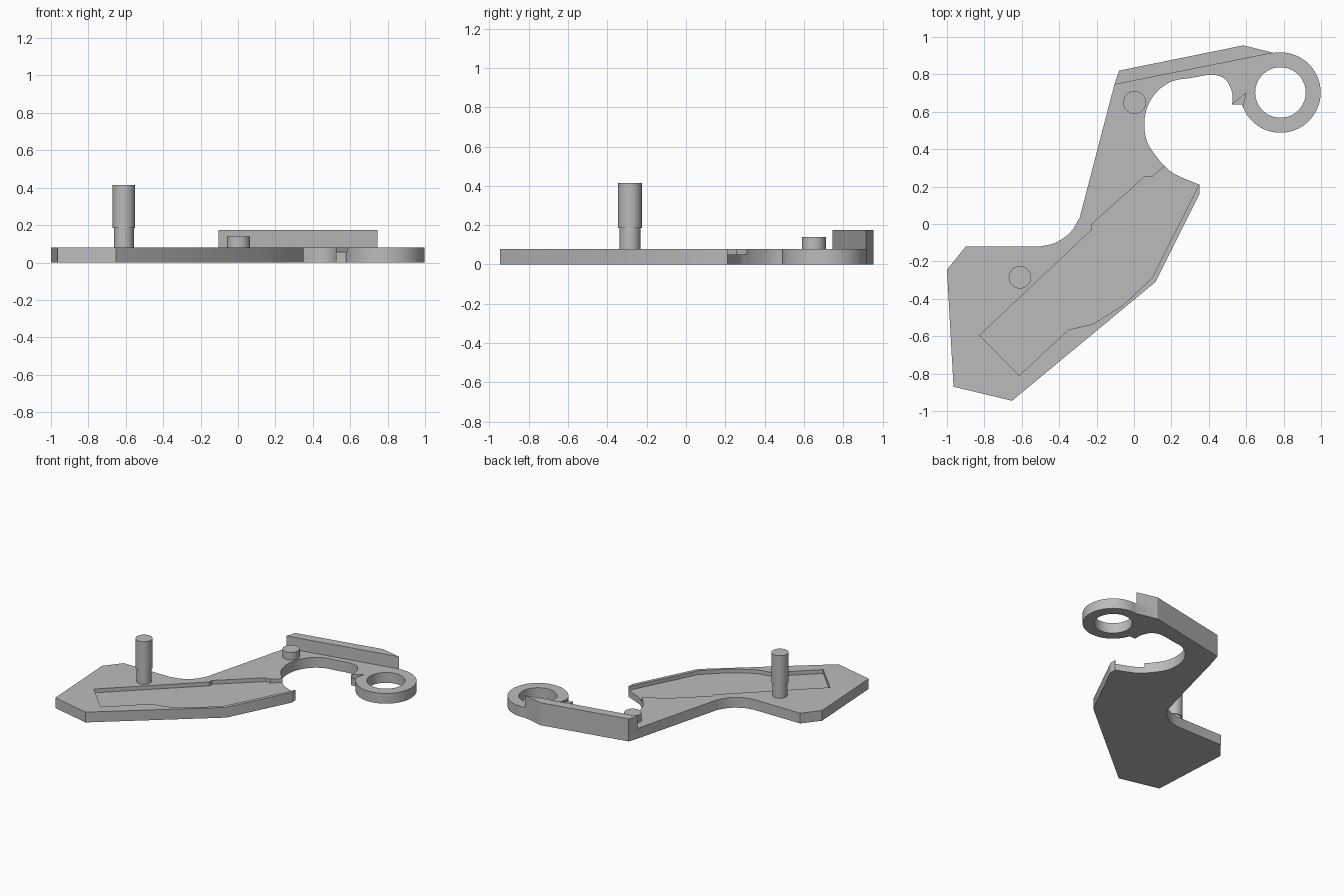
import bpy, bmesh, math
from mathutils import Vector

cube = bpy.data.objects.get("Cube")
if cube:
    bpy.data.objects.remove(cube, do_unlink=True)

grey = bpy.data.materials.new("plain grey")
grey.use_nodes = True
grey.diffuse_color = (0.5, 0.5, 0.5, 1)
grey.node_tree.nodes["Principled BSDF"].inputs["Base Color"].default_value = (0.5, 0.5, 0.5, 1)


def arc(center, r, start, end, n):
    """Points on a circle, angles in degrees."""
    angles = [math.radians(start + (end - start) * i / n) for i in range(n + 1)]
    return [(center[0] + r * math.cos(a), center[1] + r * math.sin(a)) for a in angles]


def spline(points, steps=4):
    """Smooth curve through the given points."""
    p = [Vector(q) for q in points]
    p = [p[0] * 2 - p[1]] + p + [p[-1] * 2 - p[-2]]
    out = []
    for a, b, c, d in zip(p, p[1:], p[2:], p[3:]):
        for i in range(steps):
            t = i / steps
            out.append(tuple((b * 2 + (c - a) * t + (a * 2 - b * 5 + c * 4 - d) * t ** 2
                              + (b * 3 - a - c * 3 + d) * t ** 3) / 2))
    return out + [points[-1]]


def prism(name, outline, bottom, top):
    """Extrude a flat outline between two heights."""
    bm = bmesh.new()
    face = bm.faces.new([bm.verts.new((x, y, bottom)) for x, y in outline])
    grown = bmesh.ops.extrude_face_region(bm, geom=[face])
    for v in grown["geom"]:
        if isinstance(v, bmesh.types.BMVert):
            v.co.z = top
    bmesh.ops.recalc_face_normals(bm, faces=bm.faces)
    mesh = bpy.data.meshes.new(name)
    bm.to_mesh(mesh)
    bm.free()
    obj = bpy.data.objects.new(name, mesh)
    obj.data.materials.append(grey)
    bpy.context.collection.objects.link(obj)
    return obj


def activate(obj):
    bpy.ops.object.select_all(action="DESELECT")
    obj.select_set(True)
    bpy.context.view_layer.objects.active = obj


def smooth(obj):
    activate(obj)
    bpy.ops.object.shade_smooth_by_angle(angle=math.radians(25))


def cut(obj, cutter):
    cutter.hide_render = True
    mod = obj.modifiers.new("cut", "BOOLEAN")
    mod.operation = "DIFFERENCE"
    mod.solver = "EXACT"
    mod.object = cutter
    activate(obj)
    bpy.ops.object.modifier_apply(modifier=mod.name)
    bpy.data.objects.remove(cutter, do_unlink=True)


THICK = 0.08
ring = (0.783, 0.703)

# Plate outline: back arm, ring, hook mouth, lower body
back_arm = [(-0.105, 0.745), (-0.08, 0.82), (0.585, 0.955)]
ring_edge = arc(ring, 0.215, 100, -163, 48)
hook = spline([(0.525, 0.64), (0.525, 0.7), (0.5, 0.76), (0.46, 0.79), (0.4, 0.797),
               (0.3, 0.78), (0.21, 0.765), (0.13, 0.715), (0.075, 0.635), (0.055, 0.54),
               (0.07, 0.44), (0.12, 0.36), (0.165, 0.31), (0.22, 0.265), (0.35, 0.21)])
body = [(0.35, 0.16), (0.115, -0.31), (-0.652, -0.945), (-0.965, -0.87),
        (-1, -0.245), (-0.9, -0.12)]
waist = spline([(-0.5, -0.12), (-0.42, -0.1), (-0.34, -0.045), (-0.29, 0.035)])
plate = prism("plate", back_arm + ring_edge + hook + body + waist, 0, THICK)

# Ring hole, sunken pocket open to the hook mouth, and barb step
cut(plate, prism("ring_cutter", arc(ring, 0.135, 0, 352.5, 47), -0.1, 0.2))
pocket = [(0.165, 0.31), (0.1, 0.255), (0.06, 0.255), (-0.225, 0), (-0.225, -0.03),
          (-0.825, -0.595), (-0.615, -0.81), (-0.35, -0.565), (-0.22, -0.535),
          (-0.06, -0.435), (0.1, -0.285), (0.115, -0.25), (0.345, 0.205),
          (0.4, 0.35), (0.25, 0.42)]
cut(plate, prism("pocket_cutter", pocket, 0.05, 0.2))
cut(plate, prism("barb_cutter", [(0.518, 0.634), (0.598, 0.7), (0.575, 0.6)], 0.055, 0.2))
smooth(plate)

# Raised rail along the back edge
prism("back_rail", back_arm + [(0.745, 0.915)], THICK - 0.002, 0.175)

# Pins
for name, center, r, bottom, top in [
        ("short_pin", (0.003, 0.65), 0.061, 0.07, 0.14),
        ("tall_pin_base", (-0.61, -0.285), 0.053, 0.07, 0.186),
        ("tall_pin_top", (-0.61, -0.285), 0.06, 0.185, 0.415)]:
    smooth(prism(name, arc(center, r, 0, 348.75, 31), bottom, top))
